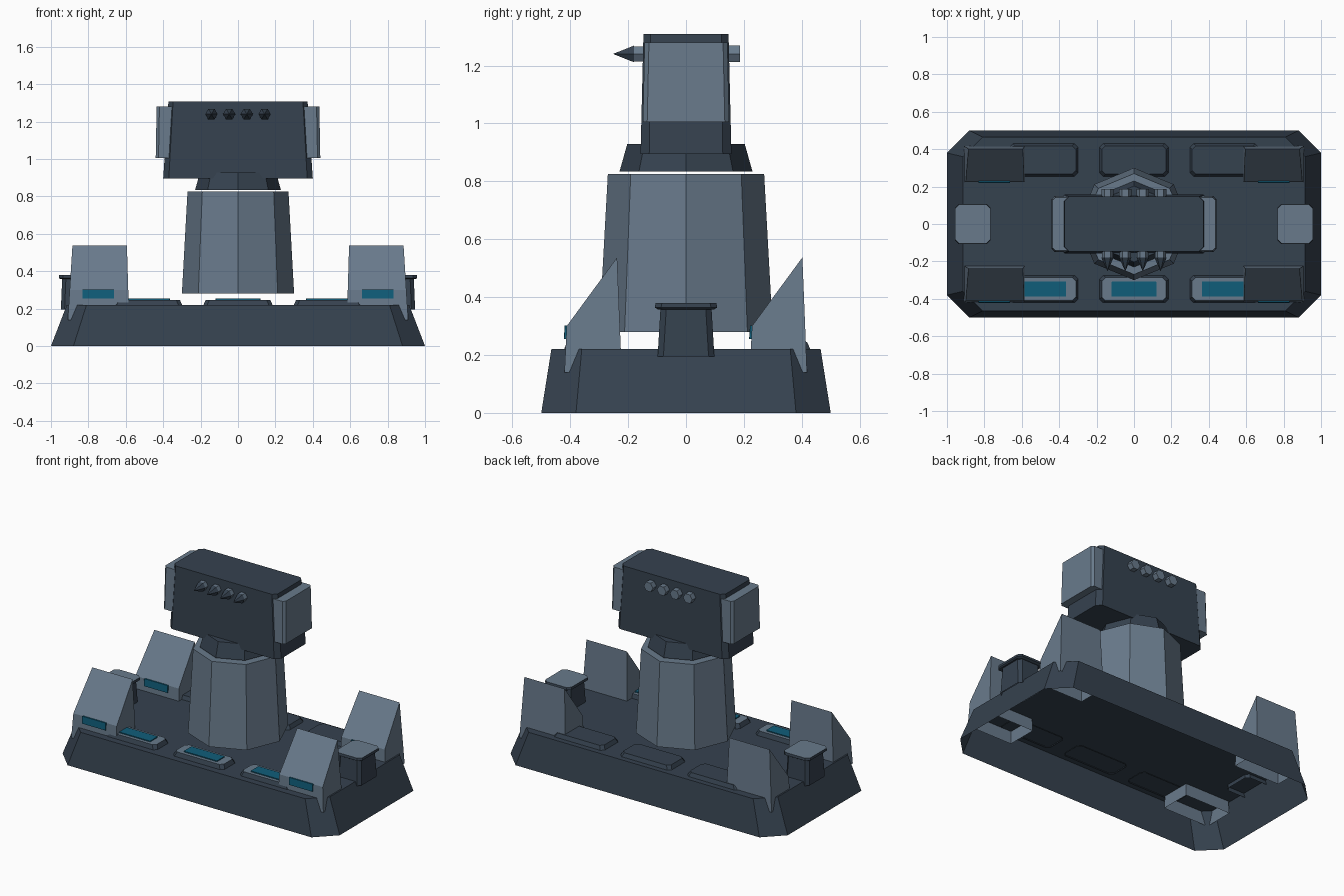
import bpy, math

if "Cube" in bpy.data.objects:
    bpy.data.objects.remove(bpy.data.objects["Cube"])


def material(name, rgb):
    m = bpy.data.materials.new(name)
    m.diffuse_color = (*rgb, 1)
    m.use_nodes = True
    m.node_tree.nodes["Principled BSDF"].inputs["Base Color"].default_value = m.diffuse_color
    return m


DARK = material("dark_slate", (0.036, 0.054, 0.078))
LIGHT = material("light_steel", (0.140, 0.195, 0.260))
GLASS = material("blue_glass", (0.005, 0.110, 0.195))


def mesh_object(name, verts, faces, mats, top=None):
    """Make an object; 'top' is the face index that takes the second material."""
    me = bpy.data.meshes.new(name)
    me.from_pydata(verts, [], faces)
    for m in mats:
        me.materials.append(m)
    if top is not None:
        me.polygons[top].material_index = 1
    ob = bpy.data.objects.new(name, me)
    bpy.context.collection.objects.link(ob)
    return ob


def loft(name, rings, mats, bottom=True, top=True):
    """Skin a stack of equal-sized rings, optionally capped."""
    n = len(rings[0])
    verts = [v for r in rings for v in r]
    faces = []
    for k in range(len(rings) - 1):
        for i in range(n):
            j = (i + 1) % n
            faces.append((k * n + i, k * n + j, (k + 1) * n + j, (k + 1) * n + i))
    if bottom:
        faces.append(tuple(reversed(range(n))))
    if top:
        faces.append(tuple(range((len(rings) - 1) * n, len(rings) * n)))
    two = len(mats) > 1 and top
    return mesh_object(name, verts, faces, mats, len(faces) - 1 if two else None)


def rect(cx, cy, hx, hy, c, z):
    """Rectangle ring with chamfered corners, counter-clockwise."""
    return [(cx + x, cy + y, z) for x, y in (
        (hx, -hy + c), (hx, hy - c), (hx - c, hy), (-hx + c, hy),
        (-hx, hy - c), (-hx, -hy + c), (-hx + c, -hy), (hx - c, -hy))]


def octagon(r, z):
    return [(r * math.cos(math.pi * i / 4), r * math.sin(math.pi * i / 4), z) for i in range(8)]


def barrel_ring(x, y, z, r):
    """Six-sided ring around the y axis."""
    return [(x + r * math.cos(math.pi * i / 3), y, z - r * math.sin(math.pi * i / 3))
            for i in range(6)]


# hull: tapered shell, open underneath
loft("base_hull", [rect(0, 0, 1.0, 0.5, 0.12, 0), rect(0, 0, 0.915, 0.465, 0.105, 0.22)],
     [DARK], bottom=False)

# raised deck panels: windowed in front, plain at the back
for i, x in enumerate((-0.483, 0, 0.483)):
    loft(f"front_panel_{i}", [rect(x, -0.348, 0.187, 0.075, 0.02, 0.215),
                              rect(x, -0.348, 0.172, 0.062, 0.02, 0.247)],
         [DARK, LIGHT], bottom=False)
    loft(f"front_window_{i}", [rect(x, -0.348, 0.12, 0.04, 0.002, 0.245),
                               rect(x, -0.348, 0.12, 0.04, 0.002, 0.253)], [GLASS])
    loft(f"back_panel_{i}", [rect(x, 0.342, 0.187, 0.09, 0.02, 0.215),
                             rect(x, 0.342, 0.172, 0.076, 0.02, 0.245)],
         [DARK], bottom=False)

# wedge shields at the four corners, all sloping towards the front
for s, side in ((-1, "left"), (1, "right")):
    for y0, row in ((0, "front"), (0.64, "back")):
        profile = ((-0.42, 0.14), (-0.412, 0.30), (-0.238, 0.537), (-0.222, 0.14))
        verts = []
        for inner in (True, False):
            for y, z in profile:
                t = (z - 0.14) / 0.4
                x = 0.582 + 0.012 * t if inner else 0.91 - 0.025 * t
                verts.append((s * x, y + y0, z))
        faces = [(0, 1, 2, 3), (7, 6, 5, 4), (0, 4, 5, 1), (1, 5, 6, 2), (2, 6, 7, 3)]
        if s < 0:
            faces = [f[::-1] for f in faces]
        faces = [f[::-1] for f in faces]
        mesh_object(f"{row}_{side}_shield", verts, faces, [LIGHT])
        # window strip on the low front face
        loft(f"{row}_{side}_shield_window",
             [rect(s * 0.747, y0 - 0.417, 0.085, 0.005, 0.001, 0.255),
              rect(s * 0.747, y0 - 0.414, 0.085, 0.005, 0.001, 0.302)], [GLASS])

    # end post with an overhanging light cap
    loft(f"{side}_post", [rect(s * 0.862, 0, 0.085, 0.098, 0.02, 0.195),
                          rect(s * 0.862, 0, 0.078, 0.088, 0.02, 0.365)],
         [DARK], bottom=False)
    loft(f"{side}_post_cap", [rect(s * 0.862, 0, 0.088, 0.098, 0.02, 0.358),
                              rect(s * 0.862, 0, 0.096, 0.108, 0.022, 0.364),
                              rect(s * 0.862, 0, 0.094, 0.105, 0.022, 0.38)],
         [DARK, LIGHT])

    # ear block on each side of the head
    loft(f"{side}_ear", [rect(s * 0.38, 0, 0.06, 0.149, 0.015, 1.005),
                         rect(s * 0.38, 0, 0.055, 0.143, 0.015, 1.28)], [LIGHT])

# floating octagonal tower and neck
loft("tower", [octagon(0.3, 0.28), octagon(0.27, 0.825)], [LIGHT])
loft("neck", [octagon(0.23, 0.833), octagon(0.203, 0.928)], [DARK])

# turret head
loft("head", [rect(0, 0, 0.4, 0.157, 0.03, 0.895), rect(0, 0, 0.372, 0.147, 0.025, 1.308)],
     [DARK])

# four barrels: pointed at the front, stubs at the back
for i, x in enumerate((-0.142, -0.047, 0.047, 0.142)):
    z = 1.24
    loft(f"barrel_{i}", [barrel_ring(x, -0.18, z, 0.03), barrel_ring(x, 0.186, z, 0.033)],
         [LIGHT])
    loft(f"barrel_tip_{i}", [barrel_ring(x, -0.25, z, 0.001), barrel_ring(x, -0.18, z, 0.033)],
         [DARK])
